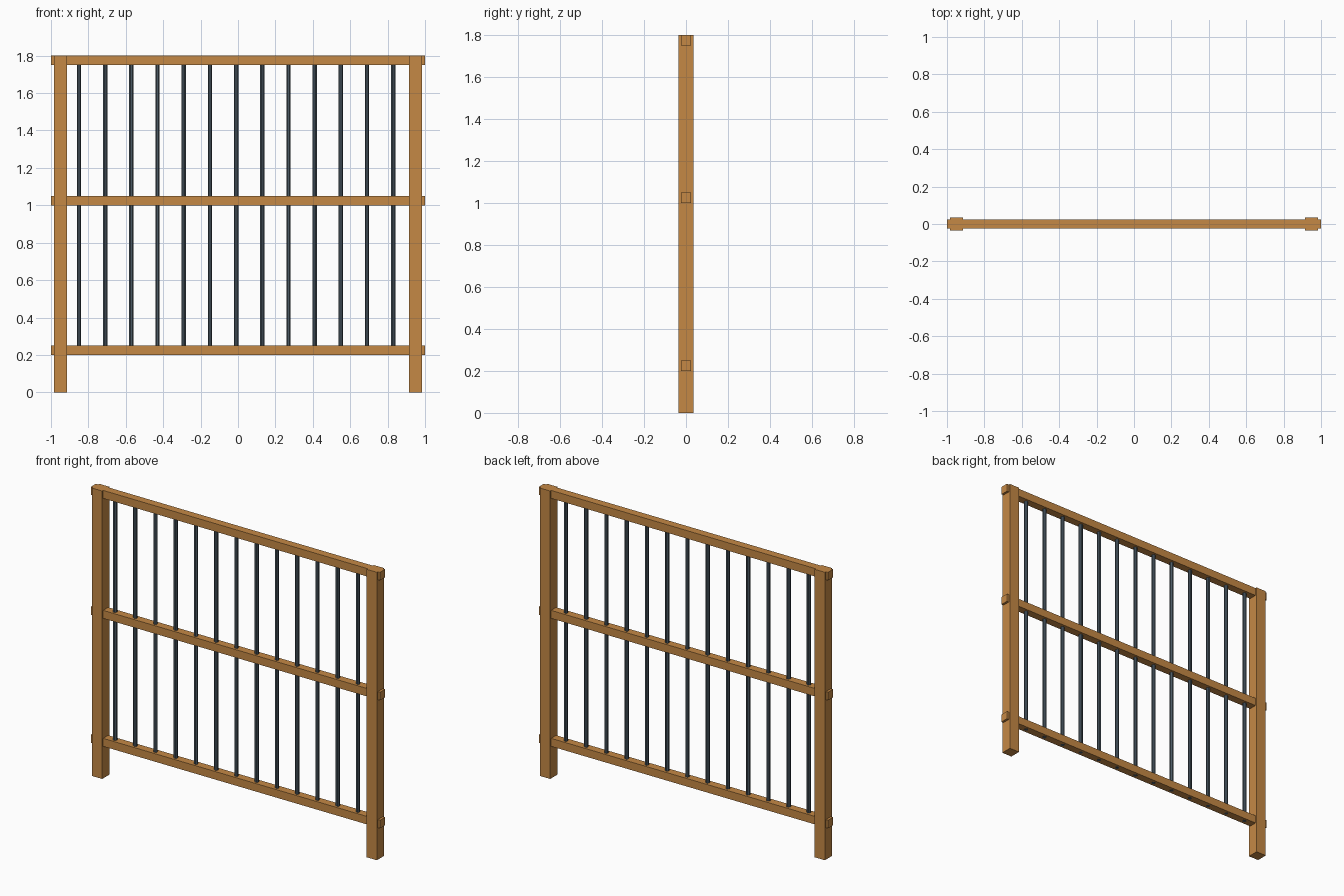
import bpy
import math

if "Cube" in bpy.data.objects:
    bpy.data.objects.remove(bpy.data.objects["Cube"], do_unlink=True)


def make_material(name, rgb):
    mat = bpy.data.materials.new(name)
    mat.use_nodes = True
    color = (*rgb, 1.0)
    mat.diffuse_color = color
    mat.node_tree.nodes["Principled BSDF"].inputs["Base Color"].default_value = color
    return mat


wood = make_material("warm wood", (0.56, 0.25, 0.06))
iron = make_material("dark iron", (0.07, 0.10, 0.125))


def finish(name, mat):
    obj = bpy.context.object
    obj.name = name
    obj.data.materials.append(mat)
    return obj


def box(name, center, size, mat):
    bpy.ops.mesh.primitive_cube_add(size=1, location=center)
    obj = finish(name, mat)
    obj.scale = size
    bpy.ops.object.transform_apply(location=False, rotation=False, scale=True)
    return obj


# Square end posts
HEIGHT = 1.8
for side, sign in (("left", 1), ("right", -1)):
    box(f"{side}_post", (sign * 0.95, 0, HEIGHT / 2), (0.07, 0.07, HEIGHT), wood)

# Horizontal rails, running slightly past the posts
RAIL = 0.05
for name, z in (("bottom", 0.225), ("middle", 1.025), ("top", 1.775)):
    box(f"{name}_rail", (0, 0, z), (2.0, RAIL, RAIL), wood)

# Evenly spaced upright bars, ending at the underside of the bottom rail
LOW, HIGH = 0.199, 1.77
for i in range(13):
    bpy.ops.mesh.primitive_cylinder_add(
        vertices=8, radius=0.0125, depth=HIGH - LOW,
        location=(-0.85 + 0.14 * i, 0, (LOW + HIGH) / 2),
        rotation=(0, 0, math.pi / 8))
    finish(f"bar_{i + 1}", iron)
